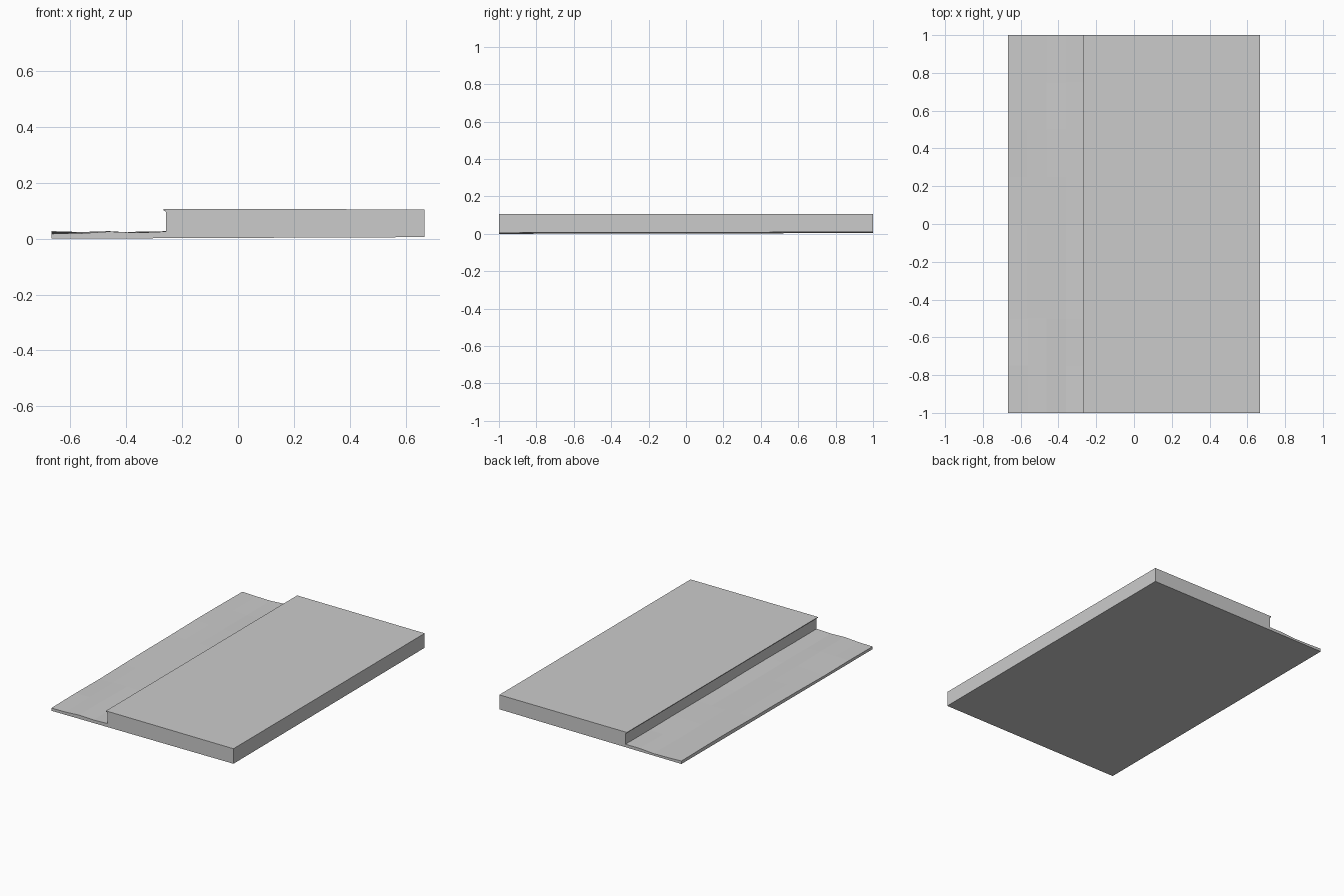
import bpy, bmesh, math, random

if "Cube" in bpy.data.objects:
    bpy.data.objects.remove(bpy.data.objects["Cube"])

random.seed(4)
WALL = -0.257          # where the raised slab meets the low verge


def under(x, y):
    """Slightly tilted underside shared by both parts."""
    return 0.004 + 0.0055 * (x + 0.667) / 1.334 + 0.002 * (y - 1)


def finish(name, bm):
    bmesh.ops.recalc_face_normals(bm, faces=bm.faces)
    me = bpy.data.meshes.new(name)
    bm.to_mesh(me)
    bm.free()
    ob = bpy.data.objects.new(name, me)
    bpy.context.collection.objects.link(ob)
    return ob


# Raised slab: extruded profile with a small overhanging lip on the left
profile = [(WALL, None), (WALL, 0.092), (-0.260, 0.098), (-0.267, 0.101),
           (-0.267, 0.106), (0.667, 0.105), (0.667, None)]
bm = bmesh.new()
ends = [[bm.verts.new((x, y, under(x, y) if z is None else z)) for x, z in profile]
        for y in (-1, 1)]
n = len(profile)
for i in range(n):
    j = (i + 1) % n
    bm.faces.new((ends[0][i], ends[0][j], ends[1][j], ends[1][i]))
for e in ends:
    bm.faces.new(e)
finish("raised_slab", bm)

# Low verge: uneven grid surface with a skirt down to the underside
NX, NY = 4, 8
bm = bmesh.new()
top, low = [], []
for j in range(NY + 1):
    y = -1 + 2 * j / NY
    trow, brow = [], []
    for i in range(NX + 1):
        x = -0.667 + (WALL + 0.667) * i / NX
        z = 0.022 + 0.004 * math.sin(1.7 * i + 2.1 * y) + random.uniform(-0.002, 0.002)
        if i == NX:
            z = 0.026 + random.uniform(-0.002, 0.002)
        trow.append(bm.verts.new((x, y, z)))
        brow.append(bm.verts.new((x, y, under(x, y))))
    top.append(trow)
    low.append(brow)
for j in range(NY):
    for i in range(NX):
        for g in (top, low):
            bm.faces.new((g[j][i], g[j][i + 1], g[j + 1][i + 1], g[j + 1][i]))
    bm.faces.new((top[j][0], top[j + 1][0], low[j + 1][0], low[j][0]))
for i in range(NX):
    for j in (0, NY):
        bm.faces.new((top[j][i], top[j][i + 1], low[j][i + 1], low[j][i]))
finish("low_verge", bm)
